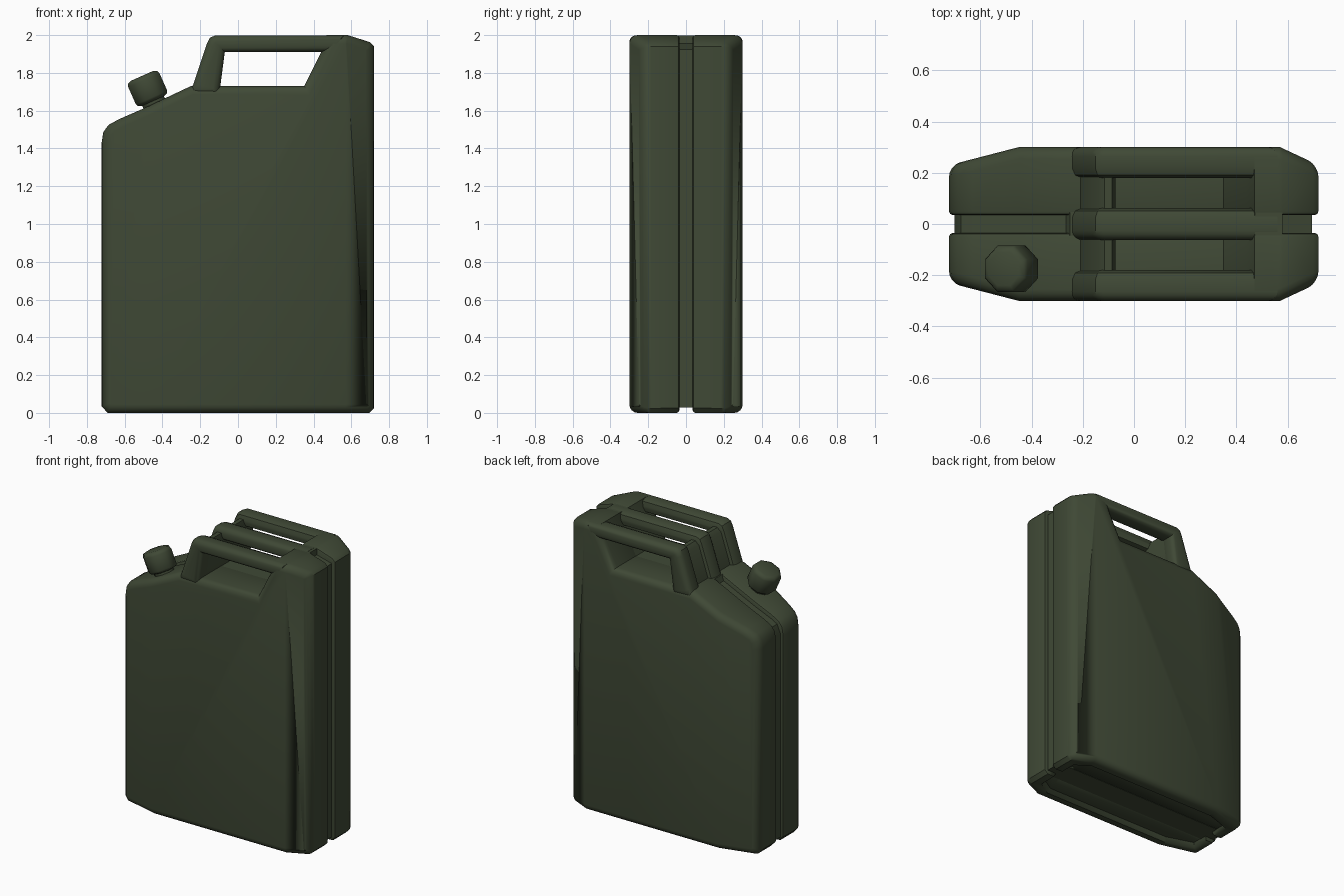
import bpy, bmesh, math
from mathutils import Matrix, Vector

if "Cube" in bpy.data.objects:
    bpy.data.objects.remove(bpy.data.objects["Cube"])

green = bpy.data.materials.new("dark olive green")
green.diffuse_color = (0.050, 0.066, 0.036, 1)
green.use_nodes = True
green.node_tree.nodes["Principled BSDF"].inputs["Base Color"].default_value = green.diffuse_color


def finish(name, bm, angle=35):
    bmesh.ops.recalc_face_normals(bm, faces=bm.faces)
    me = bpy.data.meshes.new(name)
    bm.to_mesh(me)
    bm.free()
    me.materials.append(green)
    me.shade_smooth()
    me.set_sharp_from_angle(angle=math.radians(angle))
    ob = bpy.data.objects.new(name, me)
    bpy.context.collection.objects.link(ob)
    return ob


def mirror_y(ob):
    m = ob.modifiers.new("mirror", 'MIRROR')
    m.use_axis = (False, True, False)


def prism(name, pts, y0, y1, bevel0=0, bevel1=0, cuts=(), depth=None):
    """Extrude an xz profile from y0 to y1, round the rims at both ends."""
    bm = bmesh.new()
    face = bm.faces.new([bm.verts.new((x, y0, z)) for x, z in pts])
    ext = bmesh.ops.extrude_face_region(bm, geom=[face], use_keep_orig=True)
    for v in ext["geom"]:
        if isinstance(v, bmesh.types.BMVert):
            v.co.y = y1
    for x in cuts:
        bmesh.ops.bisect_plane(bm, geom=bm.verts[:] + bm.edges[:] + bm.faces[:],
                               plane_co=(x, 0, 0), plane_no=(1, 0, 0))
    bmesh.ops.recalc_face_normals(bm, faces=bm.faces)
    bm.normal_update()

    def rim(y):
        return [e for e in bm.edges if all(abs(v.co.y - y) < 1e-5 for v in e.verts)
                and any(abs(f.normal.y) < 0.5 for f in e.link_faces)]
    outer, inner = rim(y0), rim(y1)
    if depth:
        for v in bm.verts:
            if abs(v.co.y - y0) < 1e-5:
                v.co.y = -depth(v.co.x)
    if bevel1:
        bmesh.ops.bevel(bm, geom=inner, offset=bevel1, segments=2, profile=0.5,
                        affect='EDGES', clamp_overlap=False)
    if bevel0:
        outer = [e for e in outer if e.is_valid]
        bmesh.ops.bevel(bm, geom=outer, offset=bevel0, segments=4, profile=0.5,
                        affect='EDGES', clamp_overlap=False)
    return finish(name, bm)


def body_depth(x):
    # flat sides that taper towards both narrow ends
    return 0.30 - 0.07 * max(0, (-0.45 - x) / 0.27, (x - 0.57) / 0.15)


# pressed half shell, mirrored to the back
shell_profile = [(-0.69, 0), (0.695, 0), (0.72, 0.025), (0.72, 1.94), (0.70, 1.962),
                 (0.58, 2.0), (0.47, 2.0), (0.44, 1.91), (0.35, 1.73), (-0.25, 1.73),
                 (-0.51, 1.607), (-0.63, 1.555), (-0.685, 1.525), (-0.713, 1.487),
                 (-0.722, 1.43), (-0.722, 0.035)]
shell = prism("body_shell", shell_profile, -0.30, -0.035, 0.045, 0.015,
              cuts=(-0.45, 0.57), depth=body_depth)

# recess under the base
bm = bmesh.new()
outline = [(-0.64, 0.16), (-0.45, 0.225), (0.54, 0.225), (0.64, 0.16)]
outline += [(x, -y) for x, y in reversed(outline)]
low = bm.faces.new([bm.verts.new((x * 1.02, y * 1.05, -0.02)) for x, y in outline])
high = bm.faces.new([bm.verts.new((x * 0.98, y * 0.92, 0.03)) for x, y in outline])
lv, hv = low.verts[:], high.verts[:]
for i in range(len(lv)):
    j = (i + 1) % len(lv)
    bm.faces.new((lv[i], lv[j], hv[j], hv[i]))
cutter = finish("base_recess_cutter", bm)
cutter.hide_render = True
cutter.display_type = 'WIRE'
cut = shell.modifiers.new("recess", 'BOOLEAN')
cut.operation = 'DIFFERENCE'
cut.solver = 'EXACT'
cut.object = cutter
mirror_y(shell)

# sunken seam between the shells
prism("centre_seam",
      [(-0.70, 0.028), (0.695, 0.028), (0.695, 1.925), (0.58, 1.955), (0.58, 1.998),
       (0.472, 1.998), (0.44, 1.91), (0.35, 1.729), (-0.25, 1.729), (-0.265, 1.69),
       (-0.51, 1.575), (-0.63, 1.525), (-0.675, 1.50), (-0.70, 1.44)],
      -0.08, 0.08)

# three carrying bars
bar_profile = [(-0.255, 1.69), (-0.235, 1.745), (-0.165, 1.955), (-0.15, 1.985),
               (-0.12, 1.999), (0.56, 1.999), (0.56, 1.91), (-0.07, 1.91), (-0.10, 1.68)]
mirror_y(prism("outer_handle_bar", bar_profile, -0.30, -0.18, 0.036, 0.036))
prism("middle_handle_bar", bar_profile, -0.062, 0.062, 0.036, 0.036)

# web joining the three handle legs
prism("handle_leg_web",
      [(-0.225, 1.68), (-0.205, 1.745), (-0.14, 1.94), (-0.115, 1.965), (-0.085, 1.965),
       (-0.072, 1.91), (-0.10, 1.68)], -0.24, 0.24)

# eight-sided filler neck and cap, tilted square to the shoulder
bm = bmesh.new()
rings = []
for r, z in [(0.068, -0.15), (0.068, -0.075), (0.090, -0.068), (0.098, -0.055),
             (0.098, 0.045), (0.090, 0.062), (0.070, 0.070)]:
    rings.append([bm.verts.new((r * math.cos(a), r * math.sin(a), z))
                  for a in [math.pi / 4 * (k + 0.5) for k in range(8)]])
for a, b in zip(rings, rings[1:]):
    for k in range(8):
        j = (k + 1) % 8
        bm.faces.new((a[k], a[j], b[j], b[k]))
bm.faces.new(rings[0])
bm.faces.new(rings[-1])
tilt = Matrix.Rotation(math.radians(-24), 4, 'Y')
bm.transform(Matrix.Translation(Vector((-0.48, -0.175, 1.72))) @ tilt)
finish("filler_cap", bm, 50)
